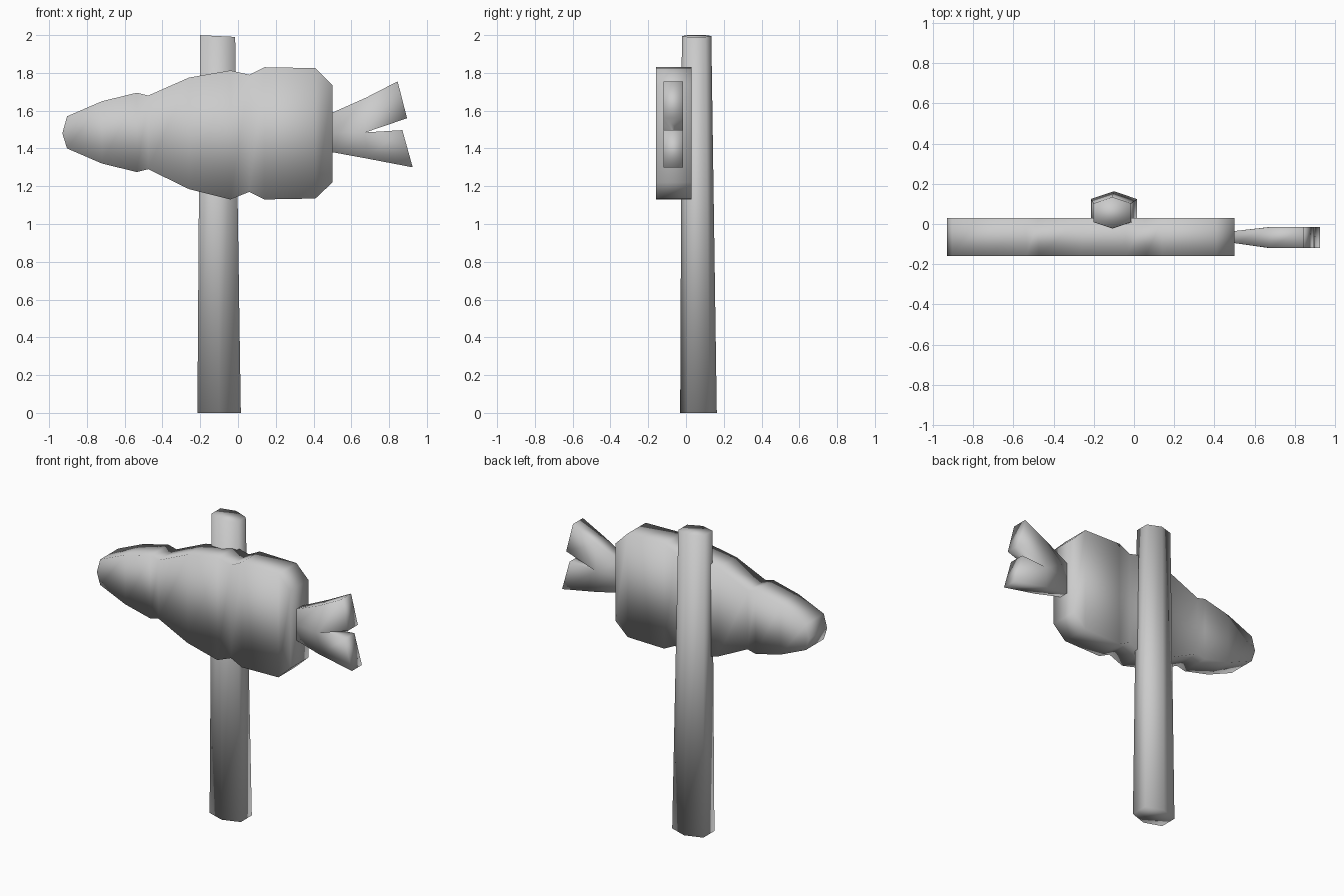
import bpy
import bmesh

if "Cube" in bpy.data.objects:
    bpy.data.objects.remove(bpy.data.objects["Cube"])


def finish(name, bm):
    bmesh.ops.recalc_face_normals(bm, faces=bm.faces)
    for f in bm.faces:
        f.smooth = True
    mesh = bpy.data.meshes.new(name)
    bm.to_mesh(mesh)
    bm.free()
    obj = bpy.data.objects.new(name, mesh)
    bpy.context.collection.objects.link(obj)
    return obj


def slab(name, points, faces):
    """Thick plate: points are (x, z, y_front, y_back), faces tile the outline."""
    bm = bmesh.new()
    front = [bm.verts.new((x, y0, z)) for x, z, y0, y1 in points]
    back = [bm.verts.new((x, y1, z)) for x, z, y0, y1 in points]
    edges = {(f[i], f[(i + 1) % len(f)]) for f in faces for i in range(len(f))}
    for f in faces:
        bm.faces.new([front[i] for i in f])
        bm.faces.new([back[i] for i in reversed(f)])
    for a, b in edges:
        if (b, a) not in edges:
            bm.faces.new((front[b], front[a], back[a], back[b]))
    return finish(name, bm)


# Carrot board: x stations with upper and lower outline, pointed tip at left
stations = [(-0.905, 1.57, 1.40), (-0.72, 1.65, 1.32), (-0.535, 1.695, 1.275),
            (-0.475, 1.68, 1.29), (-0.26, 1.775, 1.185), (-0.04, 1.813, 1.13),
            (0.06, 1.79, 1.17), (0.14, 1.83, 1.13), (0.41, 1.825, 1.135),
            (0.50, 1.735, 1.22)]
F, B = -0.16, 0.03
pts = [(-0.93, 1.48, F, B)]
for x, top, bottom in stations:
    pts += [(x, bottom, F, B), (x, top, F, B)]
faces = [(0, 1, 2)]
faces += [(i, i + 2, i + 3, i + 1) for i in range(1, len(pts) - 2, 2)]
slab("carrot_board", pts, faces)

# Forked leaves, thinner where they meet the carrot
n, w = (-0.095, -0.035), (-0.12, -0.015)
leaf_pts = [(0.50, 1.38, *n), (0.50, 1.485, *n), (0.50, 1.59, *n),
            (0.68, 1.347, *w), (0.675, 1.485, *w), (0.68, 1.67, *w),
            (0.925, 1.30, *w), (0.87, 1.497, *w),
            (0.895, 1.56, *w), (0.845, 1.755, *w)]
slab("carrot_leaves", leaf_pts,
     [(0, 3, 4, 1), (1, 4, 5, 2), (3, 6, 7, 4), (4, 8, 9, 5)])

# Six-sided tapered post with a slightly slanted top
bm = bmesh.new()
rings = []
for cx, hx, y_mid, hy, z, slant in [(-0.10, 0.115, 0.066, 0.097, 0.0, 0.0),
                                    (-0.108, 0.093, 0.056, 0.078, 1.995, -0.05)]:
    hexagon = [(0, -1), (1, -0.6), (1, 0.6), (0, 1), (-1, 0.6), (-1, -0.6)]
    rings.append([bm.verts.new((cx + u * hx, y_mid + v * hy, z + slant * u * hx))
                  for u, v in hexagon])
low, high = rings
for i in range(6):
    j = (i + 1) % 6
    bm.faces.new((low[i], low[j], high[j], high[i]))
bm.faces.new(low[::-1])
bm.faces.new(high)
finish("post", bm)
